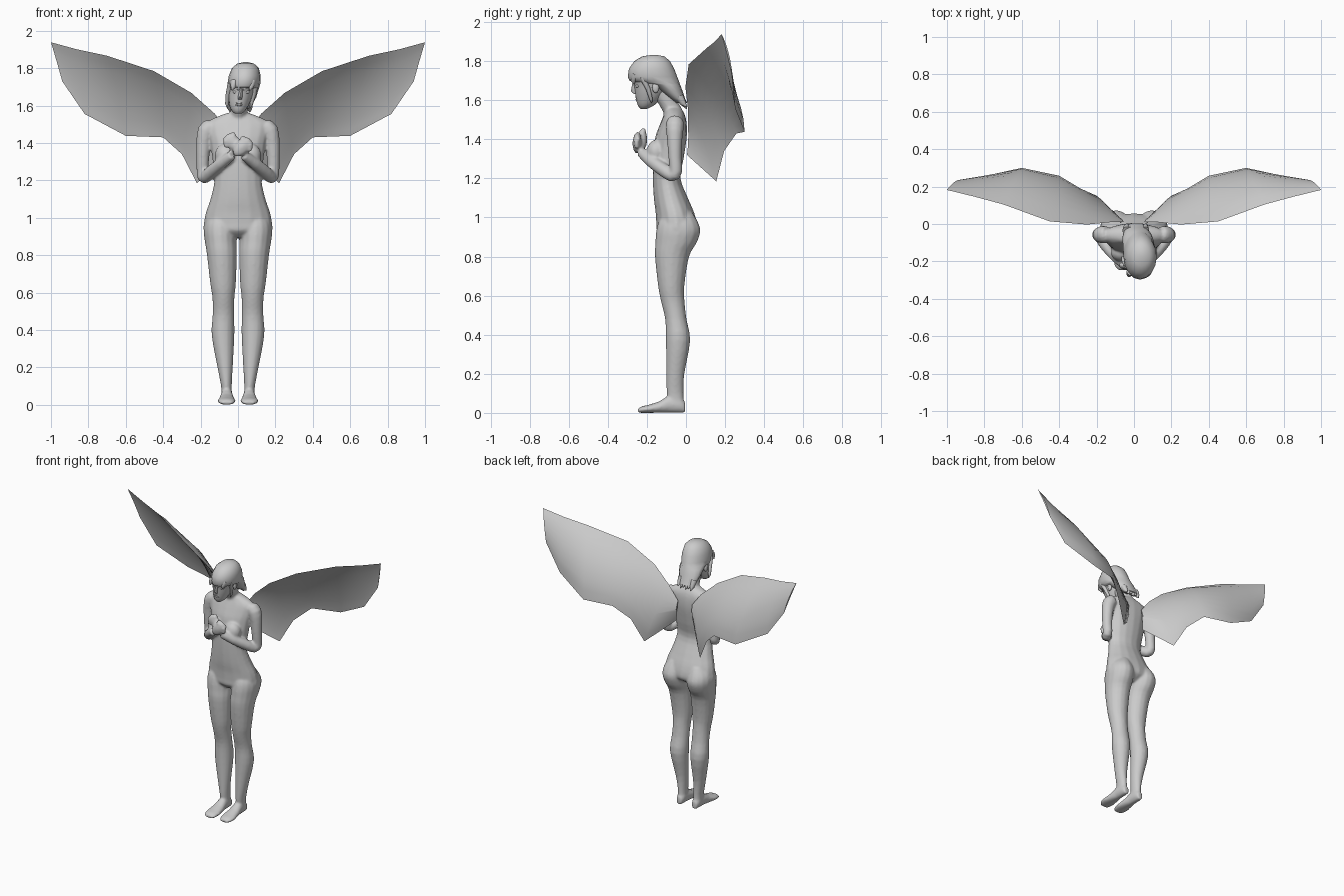
import bpy, bmesh, math
from mathutils import Vector as V


def loft(name, rings, angle=50):
    """Skin a list of point rings into a closed tube with capped ends."""
    bm = bmesh.new()
    vs = [[bm.verts.new(p) for p in r] for r in rings]
    n = len(vs[0])
    for a, b in zip(vs, vs[1:]):
        for i in range(n):
            j = (i + 1) % n
            bm.faces.new((a[i], a[j], b[j], b[i]))
    bm.faces.new(vs[0][::-1])
    bm.faces.new(vs[-1])
    bmesh.ops.recalc_face_normals(bm, faces=bm.faces)
    return finish(name, bm, angle)


def finish(name, bm, angle=50):
    me = bpy.data.meshes.new(name)
    bm.to_mesh(me)
    bm.free()
    ob = bpy.data.objects.new(name, me)
    bpy.context.collection.objects.link(ob)
    bpy.ops.object.select_all(action='DESELECT')
    ob.select_set(True)
    bpy.context.view_layer.objects.active = ob
    bpy.ops.object.shade_smooth_by_angle(angle=math.radians(angle))
    return ob


def spline(rows, steps=3):
    """Catmull-Rom interpolation of equal-length tuples."""
    out = []
    for i in range(len(rows) - 1):
        q = [rows[max(i - 1, 0)], rows[i], rows[i + 1], rows[min(i + 2, len(rows) - 1)]]
        for k in range(steps):
            t = k / steps
            out.append(tuple(b + .5 * t * (c - a + t * (2 * a - 5 * b + 4 * c - d + t * (3 * (b - c) + d - a)))
                             for a, b, c, d in zip(*q)))
    return out + [rows[-1]]


def ring(c, u, v, n=16):
    c, u, v = V(c), V(u), V(v)
    return [c + u * math.cos(2 * math.pi * i / n) + v * math.sin(2 * math.pi * i / n) for i in range(n)]


def stack(name, rows, steps=1):
    """Horizontal ellipses: (z, centre x, half width, front y, back y)."""
    return loft(name, [ring((cx, (f + b) / 2, z), (w, 0, 0), (0, (b - f) / 2, 0))
                       for z, cx, w, f, b in spline(rows, steps)])


def tube(name, pts, steps=1):
    """Round tube through (x, y, z, radius) points."""
    pts = spline(pts, steps)
    P = [V(p[:3]) for p in pts]
    rings, u = [], None
    for i, p in enumerate(P):
        t = (P[min(i + 1, len(P) - 1)] - P[max(i - 1, 0)]).normalized()
        u = t.orthogonal() if u is None else u - t * u.dot(t)
        u.normalize()
        r = pts[i][3]
        rings.append(ring(p, u * r, t.cross(u) * r, 12))
    return loft(name, rings)


def ball(name, c, size, rot_y=0):
    bm = bmesh.new()
    bmesh.ops.create_uvsphere(bm, u_segments=16, v_segments=10, radius=1)
    co, s = math.cos(rot_y), math.sin(rot_y)
    for v in bm.verts:
        x, y, z = (v.co[k] * size[k] for k in range(3))
        v.co = V((x * co + z * s, y, -x * s + z * co)) + V(c)
    return finish(name, bm)


# torso and neck
parts = [stack("body", [
    (.895, 0, .09, -.11, .0), (.93, 0, .178, -.148, .05), (.97, 0, .183, -.152, .056),
    (1.03, 0, .172, -.156, .04), (1.10, 0, .148, -.165, .01), (1.20, 0, .127, -.17, -.028),
    (1.30, 0, .136, -.17, -.012), (1.40, 0, .15, -.16, .003), (1.46, 0, .166, -.14, .005),
    (1.505, 0, .17, -.122, .0), (1.535, 0, .125, -.11, -.01), (1.56, 0, .058, -.105, -.025)], 3)]
parts.append(tube("neck", [(0, -.055, 1.50, .055), (.002, -.07, 1.55, .047),
                           (.008, -.10, 1.60, .045), (.015, -.14, 1.66, .045)]))

# limbs, mirrored
leg = [(.04, .06, .029, -.09, -.008), (.10, .062, .029, -.099, -.013), (.20, .069, .041, -.101, -.008),
       (.37, .08, .061, -.103, .022), (.48, .078, .058, -.107, .003), (.57, .078, .059, -.128, -.007),
       (.65, .08, .069, -.143, -.008), (.80, .086, .08, -.159, .016), (.87, .092, .085, -.157, .055),
       (.93, .095, .089, -.153, .074), (.98, .094, .08, -.14, .06), (1.03, .085, .05, -.11, .03)]
foot = [(-.004, .06, .02, .055), (-.03, .06, .029, .085), (-.09, .06, .033, .088), (-.14, .06, .041, .058),
        (-.19, .061, .049, .042), (-.225, .061, .045, .034), (-.246, .058, .03, .022)]
arm = [(.145, -.055, 1.485, .045), (.170, -.057, 1.465, .047), (.184, -.058, 1.40, .040),
       (.189, -.056, 1.30, .034), (.188, -.052, 1.235, .033), (.18, -.07, 1.214, .032),
       (.15, -.11, 1.24, .035), (.09, -.18, 1.29, .032), (.03, -.23, 1.335, .026)]
for s in (-1, 1):
    parts.append(stack("leg", [(z, s * x, w, f, b) for z, x, w, f, b in leg], 3))
    parts.append(loft("foot", [ring((s * x, y, h / 2), (w, 0, 0), (0, 0, h / 2)) for y, x, w, h in foot]))
    parts.append(tube("arm", [(s * x, y, z, r) for x, y, z, r in arm], 2))
    parts.append(ball("breast", (s * .066, -.152, 1.335), (.058, .05, .062)))
    # hands crossing the chest, one in front of the other
    y, lift = (-.222, .02) if s > 0 else (-.25, 0)
    parts.append(ball("palm", (-s * .022, y, 1.378 + lift), (.038, .024, .062), -s * .75))
    for k in range(4):
        bx, bz = -s * (.02 + .014 * k), 1.412 + lift - .009 * k
        parts.append(tube("finger", [(bx, y, bz - .03, .014), (bx - s * .004, y - .004, bz + .006, .014),
                                     (bx - s * .006, y + .012, bz + .022, .012)]))

# fuse the body into one smooth skin
bpy.ops.object.select_all(action='DESELECT')
for p in parts:
    p.select_set(True)
body = parts[0]
bpy.context.view_layer.objects.active = body
bpy.ops.object.join()
rm = body.modifiers.new("fuse", 'REMESH')
rm.mode, rm.voxel_size, rm.use_smooth_shade = 'VOXEL', .007, True
sm = body.modifiers.new("soften", 'SMOOTH')
sm.factor, sm.iterations = .5, 8

# face, tilted so the chin sits nearer the middle than the crown
stack("face", [(1.556, .0, .016, -.232, -.20), (1.572, .002, .036, -.246, -.165), (1.605, .006, .053, -.255, -.13),
               (1.645, .013, .064, -.262, -.10), (1.68, .018, .069, -.268, -.08), (1.72, .024, .072, -.282, -.08),
               (1.77, .03, .068, -.275, -.08)], 2)
loft("nose", [ring((.018, -.262, 1.69), (.007, 0, 0), (0, .012, 0), 8),
              ring((.011, -.264, 1.645), (.012, 0, 0), (0, .018, 0), 8),
              ring((.01, -.256, 1.632), (.01, 0, 0), (0, .01, 0), 8)])
for z in (1.603, 1.613):
    ball("lip", (.006, -.25, z), (.019, .008, .006))
for s in (-1, 1):
    ball("eye", (.017 + s * .03, -.248, 1.672), (.015, .01, .008))
    ball("ear", (.017 + s * .066, -.155, 1.665), (.011, .018, .028))

# hair cap, sloping from the fringe to the nape
stack("hair", [(1.832, .042, .012, -.175, -.15), (1.824, .041, .045, -.225, -.11), (1.80, .039, .072, -.265, -.082),
               (1.76, .036, .085, -.292, -.06), (1.72, .032, .088, -.298, -.045), (1.698, .028, .086, -.288, -.036),
               (1.68, .024, .084, -.18, -.03), (1.645, .018, .08, -.13, -.017), (1.61, .012, .068, -.085, -.005),
               (1.585, .01, .055, -.05, .006)])
# ragged hair ends at the nape
for k in range(6):
    x = -.04 + .02 * k
    tube("hair_tip", [(x, -.035, 1.62, .022), (x, -.015, 1.585, .016), (x + .004, .004, 1.555 + .01 * (k % 2), .002)])
# locks beside the face and swept fringe
for s in (-1, 1):
    tube("side_lock", [(.028 + s * .068, -.225, 1.72, .015), (.016 + s * .07, -.195, 1.66, .012),
                       (.006 + s * .066, -.18, 1.61, .009), (.004 + s * .06, -.175, 1.585, .002)])
for k in range(4):
    x = -.02 + .032 * k
    tube("fringe", [(x, -.255, 1.73, .02), (x - .006, -.27, 1.70, .014), (x - .014, -.266, 1.68, .002)])

# wing: upper and lower edge points per station, curved shell with a thick lower rim
top = [(.055, .01, 1.465), (.125, .01, 1.557), (.25, -.003, 1.668), (.45, .014, 1.784),
       (.70, .105, 1.866), (.86, .148, 1.90), (1.0, .182, 1.938)]
low = [(.07, .005, 1.32), (.22, .155, 1.185), (.30, .195, 1.34), (.40, .258, 1.43),
       (.60, .30, 1.438), (.82, .252, 1.555), (.94, .235, 1.73)]
N = 8
rings = []
for i, (a, b) in enumerate(zip(top, low)):
    a, b = V(a), V(b)
    span = V(top[min(i + 1, 6)]) - V(top[max(i - 1, 0)])
    n = (a - b).cross(span).normalized()
    depth = (.015, .035, .048, .052, .048, .036, .012)[i]

    def at(t, d):
        return a.lerp(b, t) + n * d * math.sin(math.pi * t) ** .75

    back = [at(k / N, depth) for k in range(1, N)]
    front = [at(.92 * k / N, depth * .45 - .003) for k in range(N, 0, -1)]
    rings.append([a] + back + [b] + front)
wing = loft("wings", rings, 45)
wing.modifiers.new("mirror", 'MIRROR').use_mirror_merge = False
